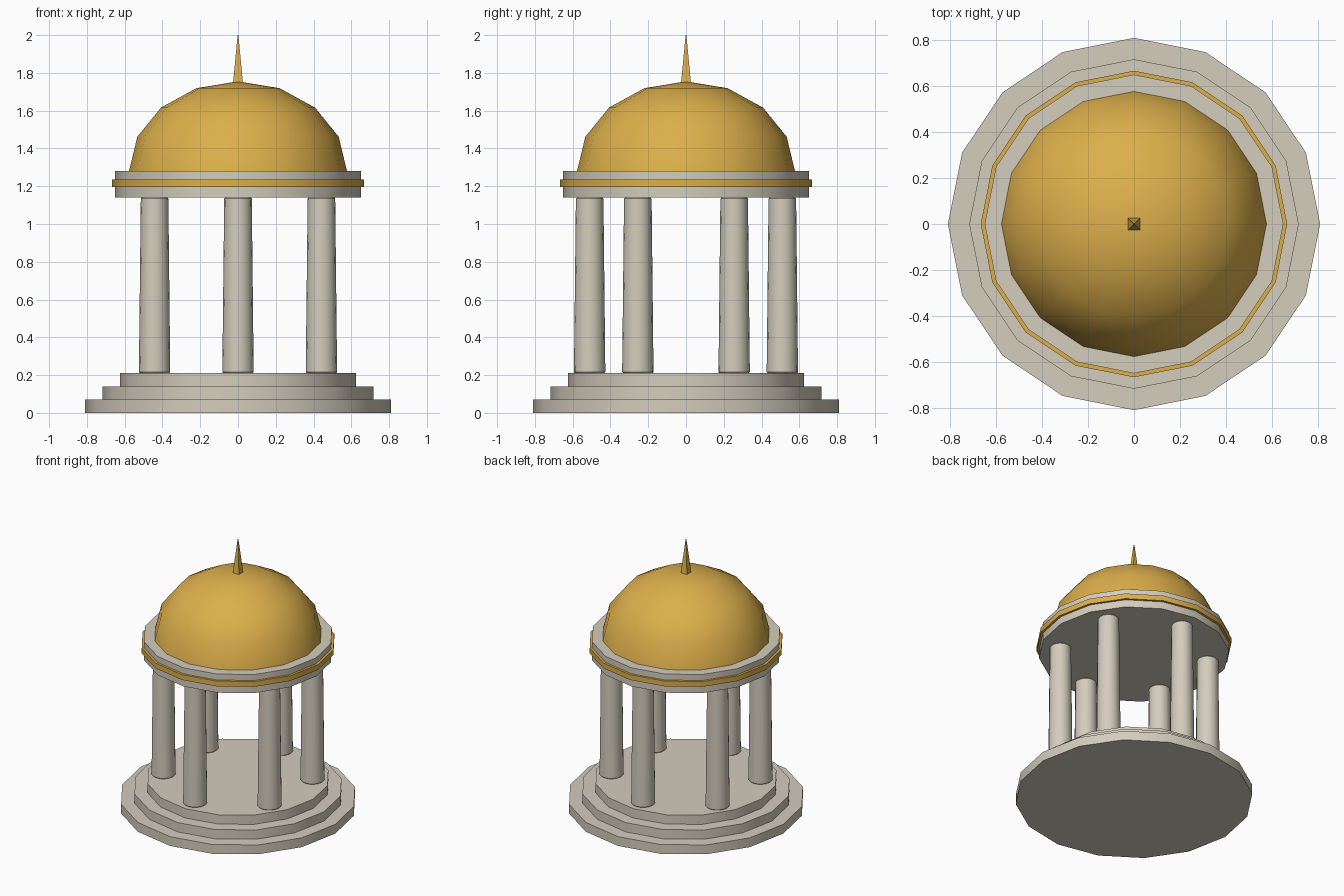
import bpy, bmesh
from math import radians, sin, cos, pi

cube = bpy.data.objects.get("Cube")
if cube:
    bpy.data.objects.remove(cube, do_unlink=True)


def make_material(name, rgb):
    mat = bpy.data.materials.new(name)
    mat.use_nodes = True
    colour = (*rgb, 1.0)
    mat.diffuse_color = colour
    mat.node_tree.nodes["Principled BSDF"].inputs["Base Color"].default_value = colour
    return mat


stone = make_material("pale stone", (0.66, 0.61, 0.51))
gold = make_material("warm gold", (0.72, 0.43, 0.07))


def lathe(name, profile, sides, mat, x=0.0, y=0.0, turn=0.0, smooth=True):
    """Closed solid of revolution from (radius, z) points, bottom to top."""
    bm = bmesh.new()
    rings = []
    for r, z in profile:
        if r == 0:
            rings.append([bm.verts.new((0, 0, z))])
        else:
            angles = [turn + 2 * pi * i / sides for i in range(sides)]
            rings.append([bm.verts.new((r * cos(a), r * sin(a), z)) for a in angles])
    for low, high in zip(rings, rings[1:]):
        for i in range(sides):
            j = (i + 1) % sides
            if len(high) == 1:
                bm.faces.new((low[i], low[j], high[0]))
            else:
                bm.faces.new((low[i], low[j], high[j], high[i]))
    bm.faces.new(rings[0][::-1])
    if len(rings[-1]) > 1:
        bm.faces.new(rings[-1])
    mesh = bpy.data.meshes.new(name)
    bm.to_mesh(mesh)
    bm.free()
    mesh.materials.append(mat)
    obj = bpy.data.objects.new(name, mesh)
    obj.location = (x, y, 0)
    bpy.context.collection.objects.link(obj)
    if smooth:
        bpy.ops.object.select_all(action='DESELECT')
        obj.select_set(True)
        bpy.context.view_layer.objects.active = obj
        bpy.ops.object.shade_smooth_by_angle(angle=radians(35))
    return obj


SIDES = 16

# Stepped base
step = 0.07
for i, (name, r) in enumerate((("lower_step", 0.81), ("middle_step", 0.717), ("floor_step", 0.626))):
    lathe(name, [(r, i * step), (r, (i + 1) * step)], SIDES, stone)

# Ring of six tapered columns with slightly softened ends
foot, head, soft = 3 * step, 1.14, 0.006
for i in range(6):
    a = pi / 2 + i * pi / 3
    lathe(f"column_{i + 1}",
          [(0.077, foot), (0.083, foot + soft), (0.073, head - soft), (0.067, head)],
          SIDES, stone, 0.51 * cos(a), 0.51 * sin(a))

# Entablature drum and its gilded band
lathe("entablature", [(0.65, head), (0.65, 1.28)], SIDES, stone)
lathe("gilded_band", [(0.667, 1.195), (0.667, 1.235)], SIDES, gold)

# Slightly flattened half-sphere dome
arc = [(0.577 * cos(k * pi / 8), 1.28 + 0.475 * sin(k * pi / 8)) for k in range(4)]
lathe("dome", arc + [(0, 1.755)], SIDES, gold)

# Four-sided spire
lathe("spire", [(0.037, 1.745), (0.003, 2.0)], 4, gold, turn=pi / 4, smooth=False)
